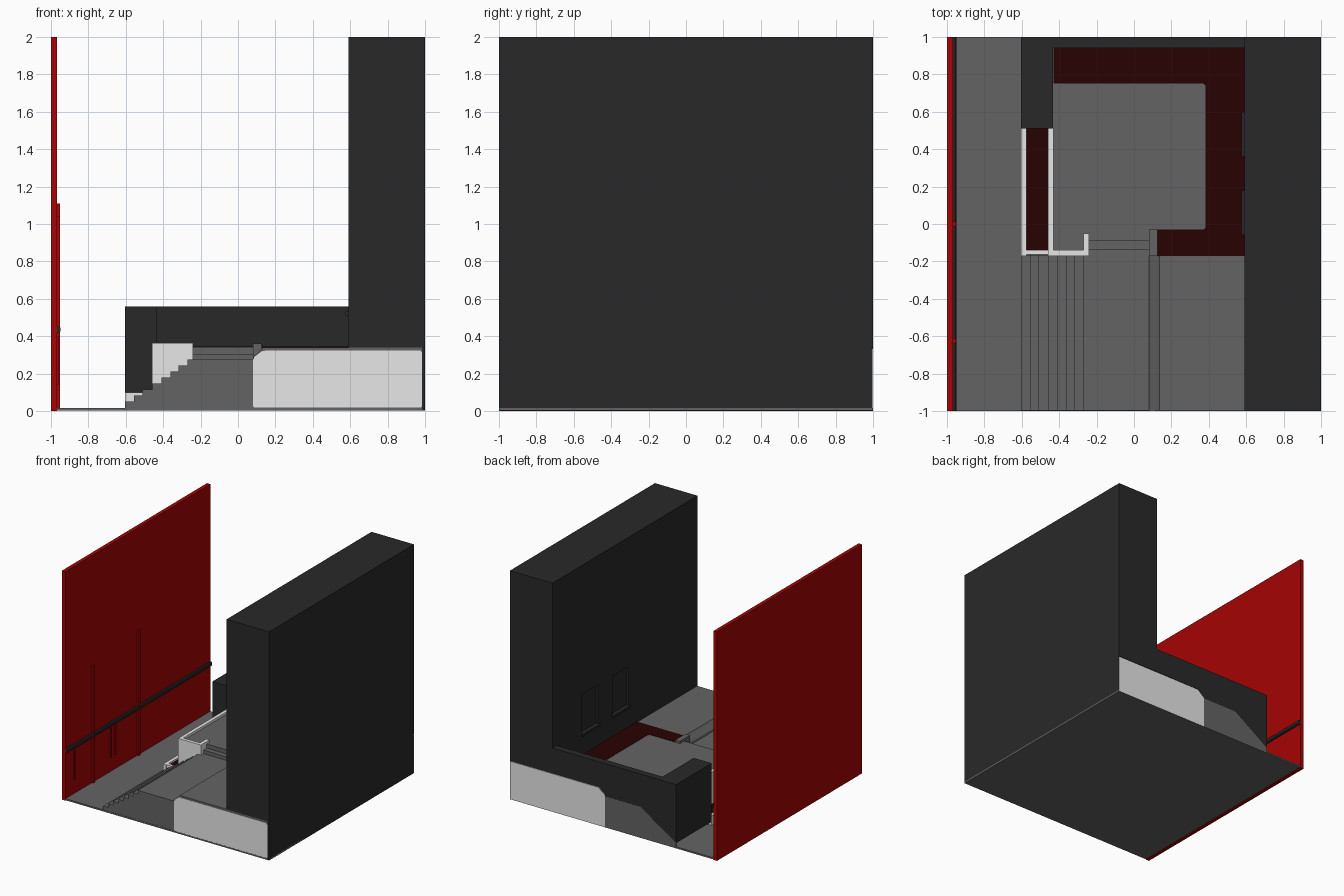
import bpy, bmesh

cube = bpy.data.objects.get("Cube")
if cube:
    bpy.data.objects.remove(cube, do_unlink=True)


def material(name, r, g, b):
    m = bpy.data.materials.new(name)
    m.use_nodes = True
    m.diffuse_color = (r, g, b, 1)
    m.node_tree.nodes["Principled BSDF"].inputs["Base Color"].default_value = (r, g, b, 1)
    return m


RED = material("wall red", 0.385, 0.001, 0.001)
DARK = material("charcoal", 0.022, 0.022, 0.022)
GRAY = material("stone gray", 0.127, 0.127, 0.127)
LIGHT = material("light concrete", 0.8, 0.8, 0.8)
MAROON = material("dark maroon", 0.022, 0.0005, 0.001)


def finish(name, bm, mat):
    bmesh.ops.recalc_face_normals(bm, faces=bm.faces)
    me = bpy.data.meshes.new(name)
    bm.to_mesh(me)
    bm.free()
    me.materials.append(mat)
    ob = bpy.data.objects.new(name, me)
    bpy.context.collection.objects.link(ob)
    return ob


def extrude(name, pts, axis, lo, hi, mat):
    """Extrude a 2D outline: (x, z) along y, or (x, y) along z."""
    bm = bmesh.new()
    def place(p, t):
        return (p[0], t, p[1]) if axis == "y" else (p[0], p[1], t)
    face = bm.faces.new([bm.verts.new(place(p, lo)) for p in pts])
    res = bmesh.ops.extrude_face_region(bm, geom=[face])
    verts = [v for v in res["geom"] if isinstance(v, bmesh.types.BMVert)]
    bmesh.ops.translate(bm, verts=verts, vec=place((0, 0), hi - lo))
    return finish(name, bm, mat)


def box(name, x0, x1, y0, y1, z0, z1, mat):
    return extrude(name, [(x0, y0), (x1, y0), (x1, y1), (x0, y1)], "z", z0, z1, mat)


# Ground slab
box("ground_slab", -0.967, 1, -0.999, 0.999, 0.003, 0.017, GRAY)

# Terrace: stairs in front, raised block running the full depth
stair_x = [-0.605, -0.555, -0.51, -0.458, -0.41, -0.362, -0.318, -0.27]
ramp = [(0.08, 0.275), (0.085, 0.292), (0.125, 0.328), (0.135, 0.34)]
stairs = [(stair_x[0], 0.012)]
z = 0.012
for i, x in enumerate(stair_x):
    stairs.append((x, z))
    z = 0.05 + i * 0.0322
    stairs.append((x, z))
extrude("stairs_and_terrace", stairs[1:] + ramp + [(0.985, 0.34), (0.985, 0.012)],
        "y", -0.997, -0.165, GRAY)
extrude("rear_terrace", [(-0.45, 0.012), (-0.45, 0.145), (-0.27, 0.275)] + ramp
        + [(0.985, 0.34), (0.985, 0.012)], "y", -0.165, 0.996, GRAY)

# Light end panels of the raised side
edge = [(0.15, 0.324), (0.125, 0.318), (0.088, 0.29), (0.08, 0.275)]
front = [(0.08, 0.026), (0.088, 0.018), (0.975, 0.018), (0.983, 0.026),
         (0.983, 0.314), (0.973, 0.324)] + edge
extrude("front_panel", front, "y", -1, -0.996, LIGHT)
back = [(0.08, 0.004), (1, 0.004), (1, 0.335), (0.15, 0.335)] + edge[1:]
extrude("back_panel", back, "y", 0.995, 1, LIGHT)

# Gray rear end of the terrace, with a straight slope beside the stairs
extrude("back_slope", [(-0.605, 0.004), (0.08, 0.004), (0.08, 0.275), (-0.26, 0.275),
                       (-0.605, 0.05)], "y", 0.994, 1, GRAY)

# Tall building, with a skin that reaches down its outer side
building = box("tall_building", 0.59, 1, -1, 1, 0.34, 2, DARK)
box("building_side", 0.985, 1, -1, 0.995, 0.004, 0.34, DARK)

# Recessed windows with projecting sills on the street side
for n, y in enumerate((0.06, 0.48)):
    cutter = box(f"window_cutter_{n + 1}", 0.55, 0.61, y - 0.11, y + 0.11, 0.52, 0.87, DARK)
    cutter.hide_render = True
    cutter.hide_set(True)
    mod = building.modifiers.new(f"window_{n + 1}", "BOOLEAN")
    mod.operation = "DIFFERENCE"
    mod.solver = "EXACT"
    mod.object = cutter
    box(f"window_sill_{n + 1}", 0.576, 0.612, y - 0.12, y + 0.12, 0.512, 0.532, DARK)

# Courtyard floor and the steps leading up to it
box("courtyard_floor", -0.435, 0.592, -0.03, 0.945, 0.2, 0.3415, GRAY)
box("entry_step_lower", -0.26, 0.10, -0.135, -0.02, 0.2, 0.306, GRAY)
box("entry_step_upper", -0.26, 0.10, -0.09, -0.02, 0.2, 0.3415, GRAY)
box("courtyard_corner", -0.435, -0.26, -0.145, -0.02, 0.2, 0.3415, GRAY)
box("entry_post", 0.08, 0.125, -0.17, -0.03, 0.2, 0.362, GRAY)

# Planting bed wrapping the courtyard
bed = [(0.125, -0.17), (0.592, -0.17), (0.592, 0.942), (-0.43, 0.942), (-0.43, 0.75),
       (0.372, 0.75), (0.382, 0.74), (0.382, -0.02), (0.372, -0.03), (0.125, -0.03)]
extrude("courtyard_bed", bed, "z", 0.3, 0.344, MAROON)

# Back wall, sloping down beside the stairs, and corner block
outline = [(-0.605, 0.05), (-0.26, 0.275)] + ramp + [(0.592, 0.34), (0.592, 0.56),
                                                     (-0.605, 0.56)]
extrude("back_wall", outline, "y", 0.94, 0.999, DARK)
box("corner_block", -0.605, -0.432, 0.51, 0.96, 0.05, 0.56, DARK)

# Planter beside the stairs: low outer wall, high inner wall, short return
box("planter_outer_wall", -0.605, -0.575, -0.17, 0.51, 0.012, 0.1, LIGHT)
box("planter_front_wall", -0.575, -0.46, -0.164, -0.138, 0.012, 0.1, LIGHT)
box("planter_soil", -0.575, -0.46, -0.138, 0.51, 0.012, 0.085, MAROON)
parapet = [(-0.46, -0.17), (-0.24, -0.17), (-0.24, -0.05), (-0.27, -0.05),
           (-0.27, -0.14), (-0.43, -0.14), (-0.43, 0.51), (-0.46, 0.51)]
extrude("parapet", parapet, "z", 0.017, 0.363, LIGHT)

# Red wall with downpipes, trims and a long rail
box("red_wall", -1, -0.967, -1, 1, 0, 2, RED)
for n, (y, top) in enumerate(((-0.625, 1.04), (0.0, 1.11))):
    box(f"downpipe_{n + 1}", -0.968, -0.953, y - 0.013, y + 0.013, 0.017, top, RED)
for n, y in enumerate((-0.88, -0.375, -0.315)):
    box(f"wall_trim_{n + 1}", -0.968, -0.96, y - 0.008, y + 0.008, 0.14, 0.4, RED)
rail = [(-0.968, 0.417), (-0.957, 0.417), (-0.95, 0.425), (-0.95, 0.445),
        (-0.957, 0.453), (-0.968, 0.453)]
extrude("wall_rail", rail, "y", -1, 1, DARK)
